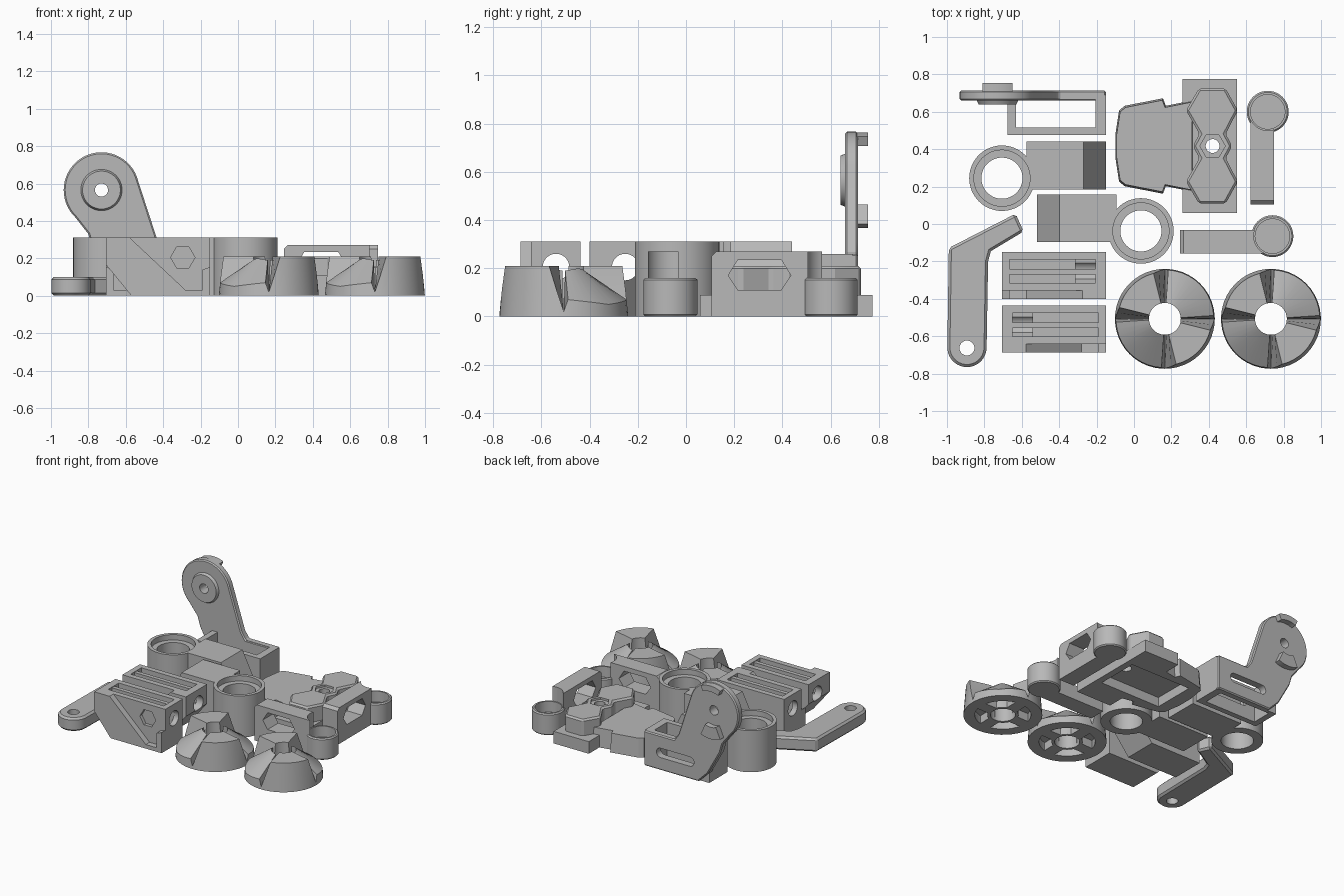
import bpy, bmesh
from math import sin, cos, radians

if "Cube" in bpy.data.objects:
    bpy.data.objects.remove(bpy.data.objects["Cube"], do_unlink=True)

grey = bpy.data.materials.new("plain_grey")
grey.use_nodes = True
grey.diffuse_color = (0.48, 0.48, 0.48, 1)
grey.node_tree.nodes["Principled BSDF"].inputs["Base Color"].default_value = (0.48, 0.48, 0.48, 1)


def finish(name, bm):
    bmesh.ops.recalc_face_normals(bm, faces=bm.faces)
    mesh = bpy.data.meshes.new(name)
    bm.to_mesh(mesh)
    bm.free()
    mesh.materials.append(grey)
    ob = bpy.data.objects.new(name, mesh)
    bpy.context.collection.objects.link(ob)
    return ob


def prism(name, pts, lo, hi, axis="z", top=1.0):
    """Extrude a 2D outline along an axis; top scales the far end."""
    place = {"z": lambda u, v, w: (u, v, w),
             "y": lambda u, v, w: (u, w, v),
             "x": lambda u, v, w: (w, u, v)}[axis]
    cu = sum(p[0] for p in pts) / len(pts)
    cv = sum(p[1] for p in pts) / len(pts)
    bm = bmesh.new()
    a = [bm.verts.new(place(u, v, lo)) for u, v in pts]
    b = [bm.verts.new(place(cu + (u - cu) * top, cv + (v - cv) * top, hi)) for u, v in pts]
    bm.faces.new(a)
    bm.faces.new(b)
    for i in range(len(pts)):
        j = (i + 1) % len(pts)
        bm.faces.new((a[i], a[j], b[j], b[i]))
    return finish(name, bm)


def rect(u0, u1, v0, v1):
    return [(u0, v0), (u1, v0), (u1, v1), (u0, v1)]


def arc(u, v, r, a0=0, a1=360, n=48):
    full = a1 - a0 == 360
    steps = n if full else n + 1
    return [(u + r * cos(radians(a0 + (a1 - a0) * i / n)),
             v + r * sin(radians(a0 + (a1 - a0) * i / n))) for i in range(steps)]


def box(name, x0, x1, y0, y1, z0, z1):
    return prism(name, rect(x0, x1, y0, y1), z0, z1)


def bake(ob):
    """Apply the modifiers of an object."""
    graph = bpy.context.evaluated_depsgraph_get()
    ob.data = bpy.data.meshes.new_from_object(ob.evaluated_get(graph))
    ob.modifiers.clear()


def combine(ob, others, op="DIFFERENCE"):
    for other in others:
        mod = ob.modifiers.new("combine", "BOOLEAN")
        mod.operation, mod.object, mod.solver = op, other, "EXACT"
        bake(ob)
        bpy.data.objects.remove(other, do_unlink=True)
    return ob


def soften(ob, width=0.008):
    mod = ob.modifiers.new("soften", "BEVEL")
    mod.width, mod.segments, mod.angle_limit = width, 1, radians(50)
    bake(ob)
    return ob


# Ring clamps: the middle one is the mirror of the rear one
for name, cx, cy, s in (("rear_ring_clamp", -0.706, 0.245, 1), ("middle_ring_clamp", 0.037, -0.037, -1)):
    ring = prism(name, arc(cx, cy, 0.175, n=64), 0, 0.31)
    side = [(cx + s * u, v) for u, v in ((0.13, 0), (0.555, 0), (0.555, 0.07), (0.435, 0.31), (0.13, 0.31))]
    arm = prism("arm", side, cy - 0.06, cy + 0.195, axis="y")
    combine(ring, [arm], "UNION")
    combine(ring, [prism("bore", arc(cx, cy, 0.11), -0.1, 0.5),
                   prism("step", arc(cx, cy, 0.15), 0.27, 0.5)])

# Upright bracket: outline runs round the disc and down to the foot
outline = arc(-0.73, 0.565, 0.202, 14, 226, 32) + [
    (-0.8, 0.33), (-0.78, 0.26), (-0.68, 0.08), (-0.6, 0), (-0.15, 0), (-0.15, 0.26), (-0.4, 0.26), (-0.435, 0.31)]
bracket = soften(prism("upright_bracket", outline, 0.66, 0.713, "y"))
foot = box("foot", -0.675, -0.15, 0.475, 0.69, 0, 0.26)
combine(foot, [box("well", -0.63, -0.205, 0.515, 0.665, -0.1, 0.5)])
combine(bracket, [foot, prism("boss", arc(-0.73, 0.565, 0.115), 0.67, 0.64, "y", 0.88)], "UNION")
slot = arc(-0.29, 0.13, 0.035, -90, 90, 10) + arc(-0.53, 0.13, 0.035, 90, 270, 10)
combine(bracket, [prism("pin_hole", arc(-0.73, 0.565, 0.035), 0.5, 0.9, "y"),
                  prism("slot", slot, 0.4, 0.9, "y")])
for name, a, inner in (("upper_stop", 90, 0.155), ("lower_stop", 270, 0.11)):
    pts = arc(-0.73, 0.565, 0.198, a - 24, a + 24, 12) + arc(-0.73, 0.565, inner, a + 24, a - 24, 12)
    prism(name, pts, 0.7, 0.755, "y")

# Tapered body, base plate and the two joined hexagon pads
MIDDLE = 0.417
half = [(-0.1, 0.06), (-0.08, 0.19), (-0.05, 0.215), (0.155, 0.255), (0.17, 0.215), (0.32, 0.245)]
pads = [(0.315, 0.0), (0.35, 0.065), (0.278, 0.19), (0.347, 0.308), (0.49, 0.308),
        (0.555, 0.19), (0.49, 0.065), (0.525, 0.0)]
body = prism("tapered_body", [(x, MIDDLE + d) for x, d in half]
             + [(x, MIDDLE - d) for x, d in reversed(half)], 0, 0.14, top=0.96)
base = box("base_plate", 0.26, 0.55, 0.058, 0.774, 0, 0.09)
pad = soften(prism("hexagon_pads", [(x, MIDDLE + d) for x, d in pads]
                   + [(x, MIDDLE - d) for x, d in reversed(pads[1:-1])], 0.05, 0.21), 0.012)
combine(body, [base, pad], "UNION")
combine(body, [prism("screw_hole", arc(0.42, MIDDLE, 0.037, n=24), -0.1, 0.4),
               prism("nut_seat", arc(0.42, MIDDLE, 0.068, n=6), 0.195, 0.4),
               box("under_pocket", 0.0, 0.5, MIDDLE - 0.16, MIDDLE + 0.16, -0.1, 0.07)])

# Window bars with a round cup: same part along y and along x
hexagon = [(0.17, 0.17), (0.21, 0.11), (0.39, 0.11), (0.43, 0.17), (0.39, 0.235), (0.21, 0.235)]
for name, cx, cy, along in (("side_window_bar", 0.715, 0.6, "y"), ("front_window_bar", 0.74, -0.065, "x")):
    near = cx if along == "y" else cy
    start = (cy if along == "y" else cx) - 0.495
    lo, hi = near - 0.093, near + 0.033
    cross = "x" if along == "y" else "y"
    beam = [(start, 0), (start + 0.48, 0), (start + 0.48, 0.27), (start + 0.02, 0.27), (start, 0.25)]
    bar = prism(name, beam, lo, hi, cross)
    combine(bar, [prism("clearance", arc(cx, cy, 0.1), 0.15, 0.5)])
    combine(bar, [soften(prism("round_cup", arc(cx, cy, 0.112), 0, 0.16))], "UNION")
    window = [(start - 0.1 + u, z) for u, z in hexagon]
    combine(bar, [prism("window", window, lo - 0.1, hi + 0.1, cross),
                  prism("cup_bore", arc(cx, cy, 0.092), 0.08, 0.3)])

# Bent lever
lever = soften(prism("bent_lever", arc(-0.893, -0.66, 0.105, 180, 360, 20) + [
    (-0.78, -0.2), (-0.765, -0.145), (-0.59, -0.04), (-0.633, 0.055), (-0.99, -0.128)], 0, 0.1), 0.014)
combine(lever, [prism("lever_hole", arc(-0.893, -0.663, 0.04, n=32), -0.1, 0.3)])

# Channel housings with a sloping front recess: the rear one is the mirror of the front one
MID = -0.4275
for name, y, s in (("front_housing", -0.687, 1), ("rear_housing", -0.4, -1)):
    def flip(pts):
        return [(MID + s * (u - MID), v) for u, v in pts]

    def span(u0, u1):
        return sorted((MID + s * (u0 - MID), MID + s * (u1 - MID)))

    shell = prism(name, flip([(-0.705, 0.165), (-0.57, 0), (-0.15, 0), (-0.15, 0.31), (-0.705, 0.31)]),
                  y, y + 0.25, "y")
    recess = flip([(-0.6, 0.33), (-0.28, 0.03), (-0.19, 0.03), (-0.19, 0.14), (-0.1, 0.17), (-0.1, 0.33)])
    combine(shell, [
        prism("front_recess", recess, y - 0.1, y + 0.045, "y"),
        box("channel", *span(-0.65, -0.19), y + 0.085, y + 0.21, 0.17, 0.5),
        box("lower_channel", *span(-0.54, -0.19), y + 0.085, y + 0.21, 0.04, 0.25),
        prism("shaft_hole", arc(y + 0.148, 0.205, 0.055), -0.8, 0, "x"),
        prism("nut_recess", flip(arc(-0.295, 0.205, 0.065, n=6)), y - 0.1, y + 0.07, "y")])
    box(name + "_rail", *span(-0.65, -0.19), y + 0.13, y + 0.16, 0.268, 0.305)

# Jaw hubs: two tall quarters, two sloping quarters, grooves between
STEPS = [(0, 0.02, 0.02), (4, 0.07, 0.19), (45, 0.05, 0.2), (86, 0.07, 0.19),
         (90, 0.02, 0.02), (104, 0.21, 0.21), (166, 0.21, 0.21), (180, 0.02, 0.02)]
for name, cx in (("middle_jaw_hub", 0.165), ("left_jaw_hub", 0.732)):
    cy = -0.507
    bm = bmesh.new()
    rows = []
    for turn in (0, 180):
        for p, q in zip(STEPS, STEPS[1:]):
            n = max(1, (q[0] - p[0]) // 7)
            for i in range(n):
                angle, outer, inner = (u + (v - u) * i / n for u, v in zip(p, q))
                a = radians(angle + turn)
                loop = ((0.267, 0), (0.267 - 0.08 * outer, outer), (0.085, inner), (0.085, 0))
                rows.append([bm.verts.new((cx + r * cos(a), cy + r * sin(a), z)) for r, z in loop])
    for i, row in enumerate(rows):
        nxt = rows[(i + 1) % len(rows)]
        for k in range(4):
            m = (k + 1) % 4
            bm.faces.new((row[k], nxt[k], nxt[m], row[m]))
    hub = finish(name, bm)
    # Wedge pockets underneath
    for a in (45, 135, 225, 315):
        wedge = arc(cx, cy, 0.19, a - 32, a + 32, 8) + arc(cx, cy, 0.105, a + 20, a - 20, 6)
        combine(hub, [prism("pocket", wedge, -0.1, 0.06)])

# Smooth the round walls, keep the edges sharp
bpy.ops.object.select_all(action="DESELECT")
for ob in bpy.context.collection.objects:
    if ob.type == "MESH":
        ob.select_set(True)
        bpy.context.view_layer.objects.active = ob
bpy.ops.object.shade_smooth_by_angle(angle=radians(25))
